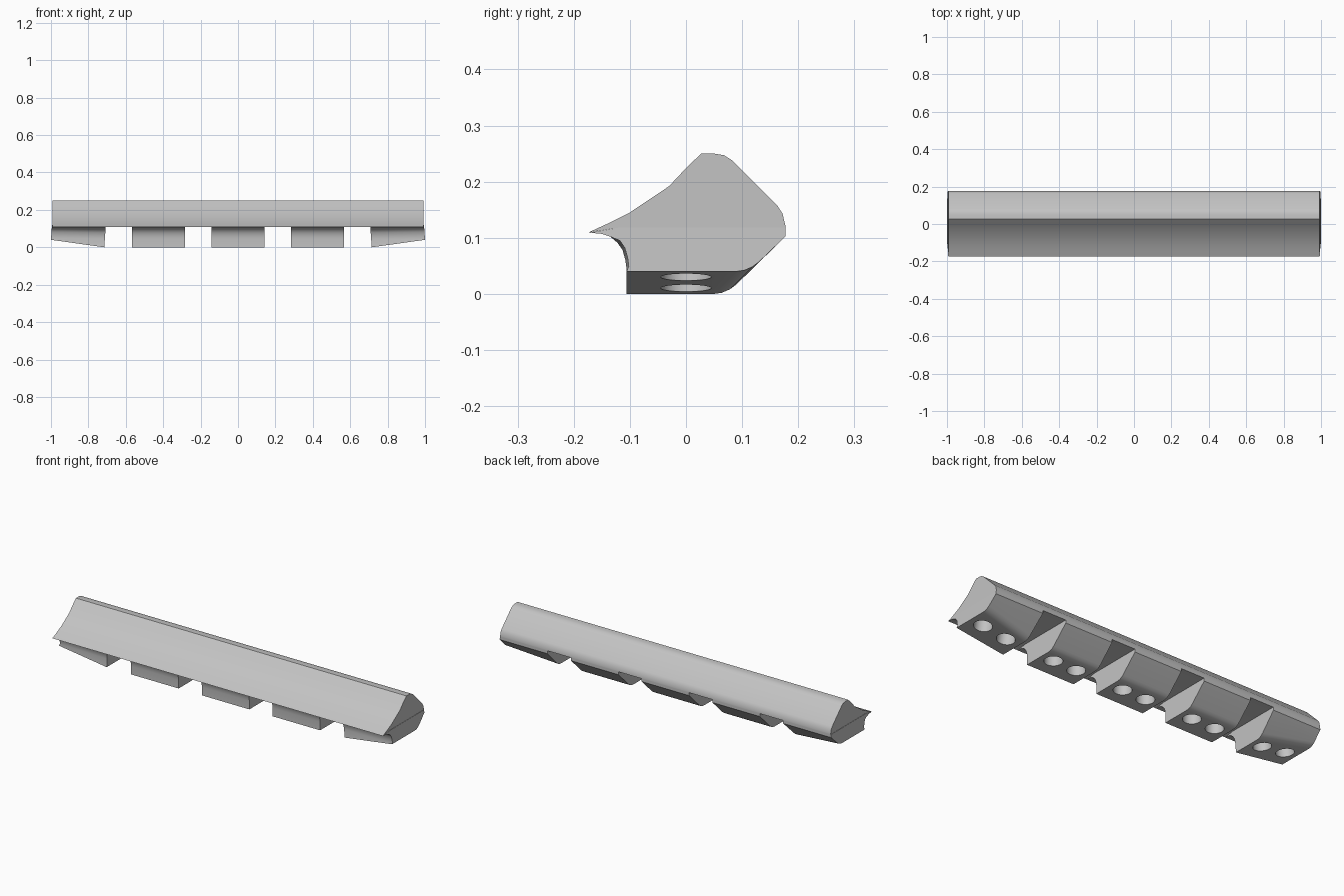
import bpy, bmesh, math
from mathutils import Vector, Matrix

cube = bpy.data.objects.get("Cube")
if cube:
    bpy.data.objects.remove(cube)

grey = bpy.data.materials.new("plain grey")
grey.use_nodes = True
GREY = (0.55, 0.55, 0.55, 1)
grey.diffuse_color = GREY
grey.node_tree.nodes["Principled BSDF"].inputs["Base Color"].default_value = GREY


def add_object(name, bm):
    bmesh.ops.recalc_face_normals(bm, faces=bm.faces)
    mesh = bpy.data.meshes.new(name)
    bm.to_mesh(mesh)
    bm.free()
    mesh.materials.append(grey)
    obj = bpy.data.objects.new(name, mesh)
    bpy.context.collection.objects.link(obj)
    return obj


def loft(name, ring_a, ring_b):
    """Solid between two matching closed rings of points."""
    bm = bmesh.new()
    a = [bm.verts.new(p) for p in ring_a]
    b = [bm.verts.new(p) for p in ring_b]
    bm.faces.new(a)
    bm.faces.new(b)
    n = len(a)
    for i in range(n):
        j = (i + 1) % n
        bm.faces.new((a[i], a[j], b[j], b[i]))
    return add_object(name, bm)


def smooth(obj):
    bpy.ops.object.select_all(action='DESELECT')
    obj.select_set(True)
    bpy.context.view_layer.objects.active = obj
    bpy.ops.object.shade_smooth_by_angle(angle=math.radians(30))


# Long bar: side profile (y, z) with a thin front lip and a rounded back
BASE = 0.118
bar_profile = [(-0.175, 0.109), (-0.14, 0.125), (-0.10, 0.145), (-0.03, 0.192),
               (0.0, 0.224), (0.027, 0.25), (0.05, 0.25), (0.068, 0.247),
               (0.082, 0.238), (0.163, 0.157), (0.172, 0.143), (0.177, 0.122),
               (0.177, BASE), (-0.12, BASE)]
bar = loft("long_bar", *[[(x, y, z) for y, z in bar_profile] for x in (-0.993, 0.993)])
smooth(bar)

# Foot profile: front hollow, flat bottom, rounded heel, sloping back
hollow = [(-0.172, 0.109), (-0.15, 0.107), (-0.135, 0.102), (-0.122, 0.091),
          (-0.113, 0.078), (-0.108, 0.06), (-0.106, 0.045)]
heel = [(0.05, 0), (0.064, 0.002), (0.078, 0.008), (0.09, 0.017)]
back = [(0.177, 0.102), (0.177, BASE), (-0.12, BASE)]
RISE = 0.04
SLOPE = RISE / 0.285


def foot_ring(x, rise, lean):
    """Foot section at x; rise lifts the sole, lean tilts the section."""
    pts = [(y + rise * 0.1, z + rise * 0.1) if i > 2 else (y, z)
           for i, (y, z) in enumerate(hollow)]
    pts += [(-0.106, rise)] + [(y + rise, z + rise) for y, z in heel] + back
    return [(x - lean * (z - rise), y, z) for y, z in pts]


def make_foot(name, centre, side):
    # side is 0 for level feet, +1 or -1 for the tilted end feet
    rises = [RISE * max(0, side * s) for s in (-1, 1)]
    lean = side * SLOPE * 0.5
    rings = [foot_ring(centre + s * 0.1425, r, lean) for s, r in zip((-1, 1), rises)]
    foot = loft(name, *rings)

    # Two screw holes running up to the bar
    bm = bmesh.new()
    tilt = Matrix.Rotation(-side * math.atan(SLOPE), 4, 'Y')
    for s in (-1, 1):
        z = RISE * 0.5 * (1 + side * s * 0.5) if side else 0
        spot = Matrix.Translation(Vector((centre + s * 0.07, 0, z)))
        bmesh.ops.create_cone(bm, cap_ends=True, segments=32, radius1=0.045,
                              radius2=0.045, depth=0.4, matrix=spot @ tilt)
    cutter = add_object(name + "_hole_cutter", bm)
    cutter.hide_render = True
    mod = foot.modifiers.new("holes", 'BOOLEAN')
    mod.operation = 'DIFFERENCE'
    mod.solver = 'EXACT'
    mod.object = cutter
    bpy.context.view_layer.objects.active = foot
    bpy.ops.object.modifier_apply(modifier=mod.name)
    bpy.data.objects.remove(cutter)
    smooth(foot)


make_foot("middle_foot", 0, 0)
for side, word in ((1, "left"), (-1, "right")):
    make_foot(word + "_inner_foot", side * 0.425, 0)
    make_foot(word + "_end_foot", side * 0.8575, side)
